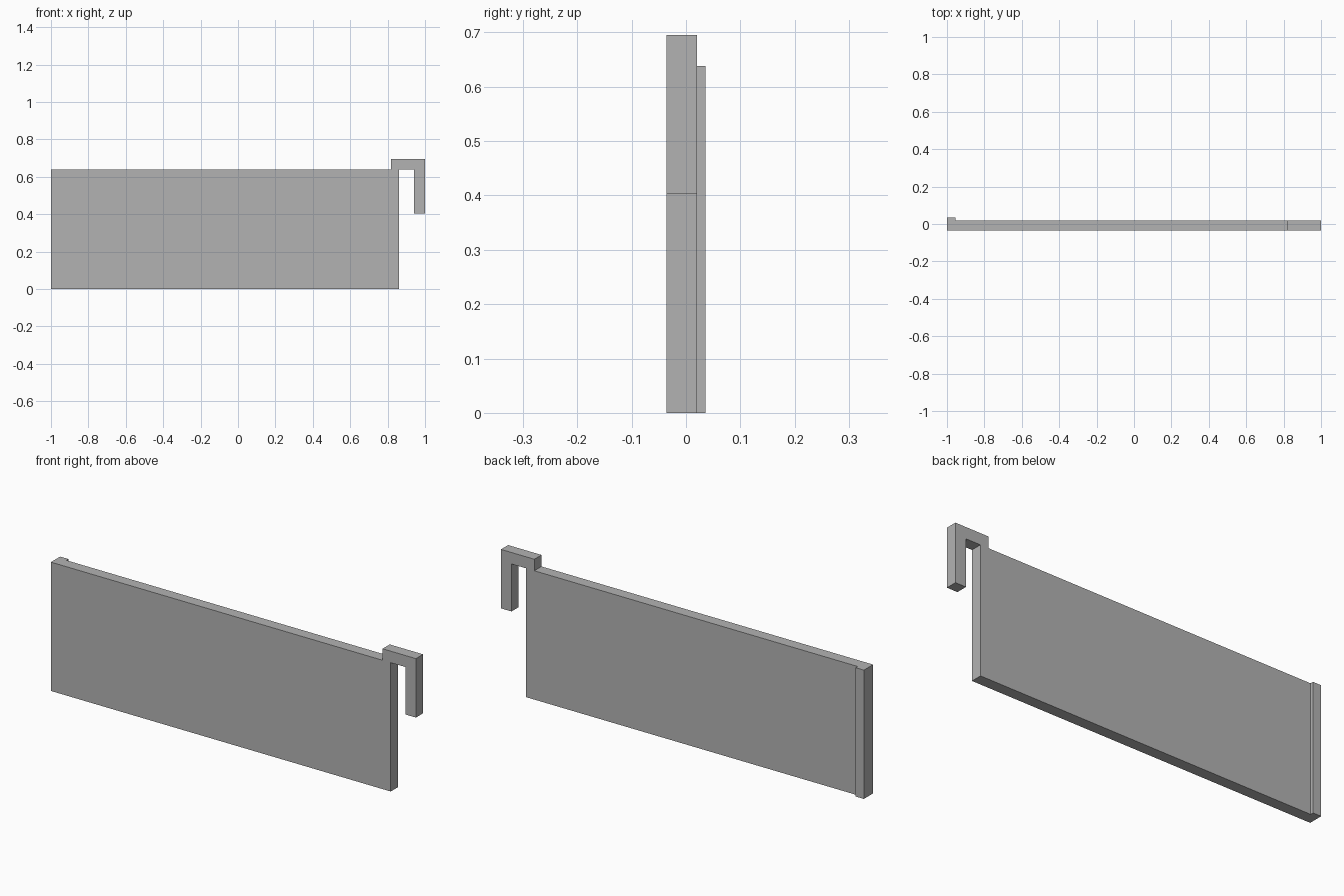
import bpy
import bmesh
from mathutils import Vector

cube = bpy.data.objects.get("Cube")
if cube:
    bpy.data.objects.remove(cube, do_unlink=True)

FRONT, BACK, LIP_BACK = -0.036, 0.02, 0.036
LIP_EDGE = -0.955

grey = bpy.data.materials.new("plain grey")
grey.use_nodes = True
colour = (0.45, 0.45, 0.45, 1)
grey.diffuse_color = colour
grey.node_tree.nodes["Principled BSDF"].inputs["Base Color"].default_value = colour

# Panel outline with the downturned hook at its upper corner
outline = [(-1, 0), (0.862, 0), (0.862, 0.638), (0.942, 0.638), (0.942, 0.403),
           (1, 0.403), (1, 0.695), (0.817, 0.695), (0.817, 0.638), (-1, 0.638)]

bm = bmesh.new()
front = bm.faces.new([bm.verts.new((x, FRONT, z)) for x, z in outline])
swept = bmesh.ops.extrude_face_region(bm, geom=[front], use_keep_orig=True)
bmesh.ops.translate(bm, vec=(0, BACK - FRONT, 0),
                    verts=[v for v in swept["geom"] if isinstance(v, bmesh.types.BMVert)])
bmesh.ops.recalc_face_normals(bm, faces=bm.faces)

# Raised lip along the outer end of the back
bmesh.ops.bisect_plane(bm, geom=bm.verts[:] + bm.edges[:] + bm.faces[:],
                       plane_co=(LIP_EDGE, 0, 0), plane_no=(1, 0, 0))
strip = [f for f in bm.faces
         if f.normal.y > 0.9 and f.calc_center_median().x < LIP_EDGE]
lip = bmesh.ops.extrude_discrete_faces(bm, faces=strip)["faces"]
bmesh.ops.translate(bm, vec=Vector((0, LIP_BACK - BACK, 0)),
                    verts=list({v for f in lip for v in f.verts}))

# Merge the flat pieces back into whole faces
bmesh.ops.dissolve_limit(bm, angle_limit=0.01, verts=bm.verts[:], edges=bm.edges[:])
bmesh.ops.recalc_face_normals(bm, faces=bm.faces)

mesh = bpy.data.meshes.new("hooked_panel")
bm.to_mesh(mesh)
bm.free()
mesh.materials.append(grey)
panel = bpy.data.objects.new("hooked_panel", mesh)
bpy.context.collection.objects.link(panel)
